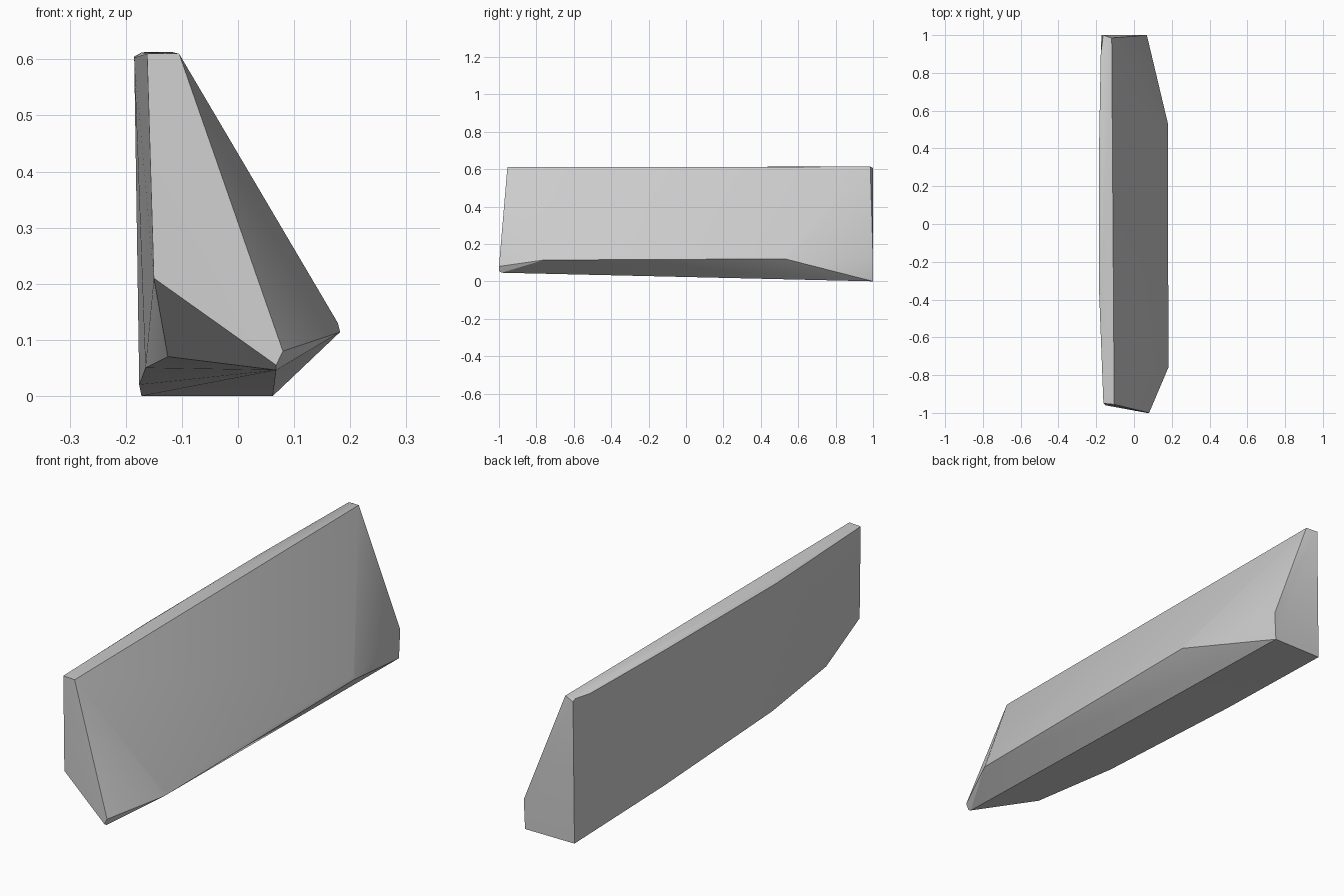
import bpy, bmesh, math

if "Cube" in bpy.data.objects:
    bpy.data.objects.remove(bpy.data.objects["Cube"], do_unlink=True)

# Plain grey stone
grey = bpy.data.materials.new("plain_grey")
grey.use_nodes = True
grey.diffuse_color = (0.6, 0.6, 0.6, 1)
grey.node_tree.nodes["Principled BSDF"].inputs["Base Color"].default_value = (0.6, 0.6, 0.6, 1)

# Corner points of the wedge, grouped by region
front_end = [(-0.162, -0.95, 0.61), (-0.105, -0.955, 0.61), (-0.15, -0.96, 0.21),
             (0.08, -1, 0.08), (0.068, -1, 0.055), (0.068, -0.985, 0.046),
             (-0.125, -0.77, 0.07)]
back_end = [(-0.165, 1, 0.605), (-0.165, 0.985, 0.613), (-0.118, 0.985, 0.613),
            (0.068, 1, 0.125), (0.062, 1, 0), (-0.172, 1, 0)]
side_ridge = [(0.182, -0.76, 0.114), (0.178, -0.75, 0.13),
              (0.18, 0.53, 0.12), (0.175, 0.53, 0.132)]
bowed_side = [(-0.185, -0.35, 0.603), (-0.185, 0.4, 0.605), (-0.176, 0.9, 0.605),
              (-0.176, 0.4, 0.02), (-0.173, 0.85, 0.006), (-0.165, -0.35, 0.05),
              (-0.172, -0.35, 0.612), (-0.172, 0.4, 0.612)]

# Wrap the corners in a single convex block
mesh = bpy.data.meshes.new("wedge_block")
bm = bmesh.new()
for point in front_end + back_end + side_ridge + bowed_side:
    bm.verts.new(point)
hull = bmesh.ops.convex_hull(bm, input=bm.verts[:])
loose = [v for v in bm.verts if not v.link_faces]
bmesh.ops.delete(bm, geom=loose, context="VERTS")
bmesh.ops.dissolve_limit(bm, angle_limit=math.radians(0.5), verts=bm.verts[:], edges=bm.edges[:])
bmesh.ops.recalc_face_normals(bm, faces=bm.faces[:])
bm.to_mesh(mesh)
bm.free()

block = bpy.data.objects.new("wedge_block", mesh)
bpy.context.collection.objects.link(block)
mesh.materials.append(grey)

# Soft shading across the shallow facets, sharp main edges
bpy.ops.object.select_all(action="DESELECT")
block.select_set(True)
bpy.context.view_layer.objects.active = block
bpy.ops.object.shade_smooth_by_angle(angle=math.radians(30))
